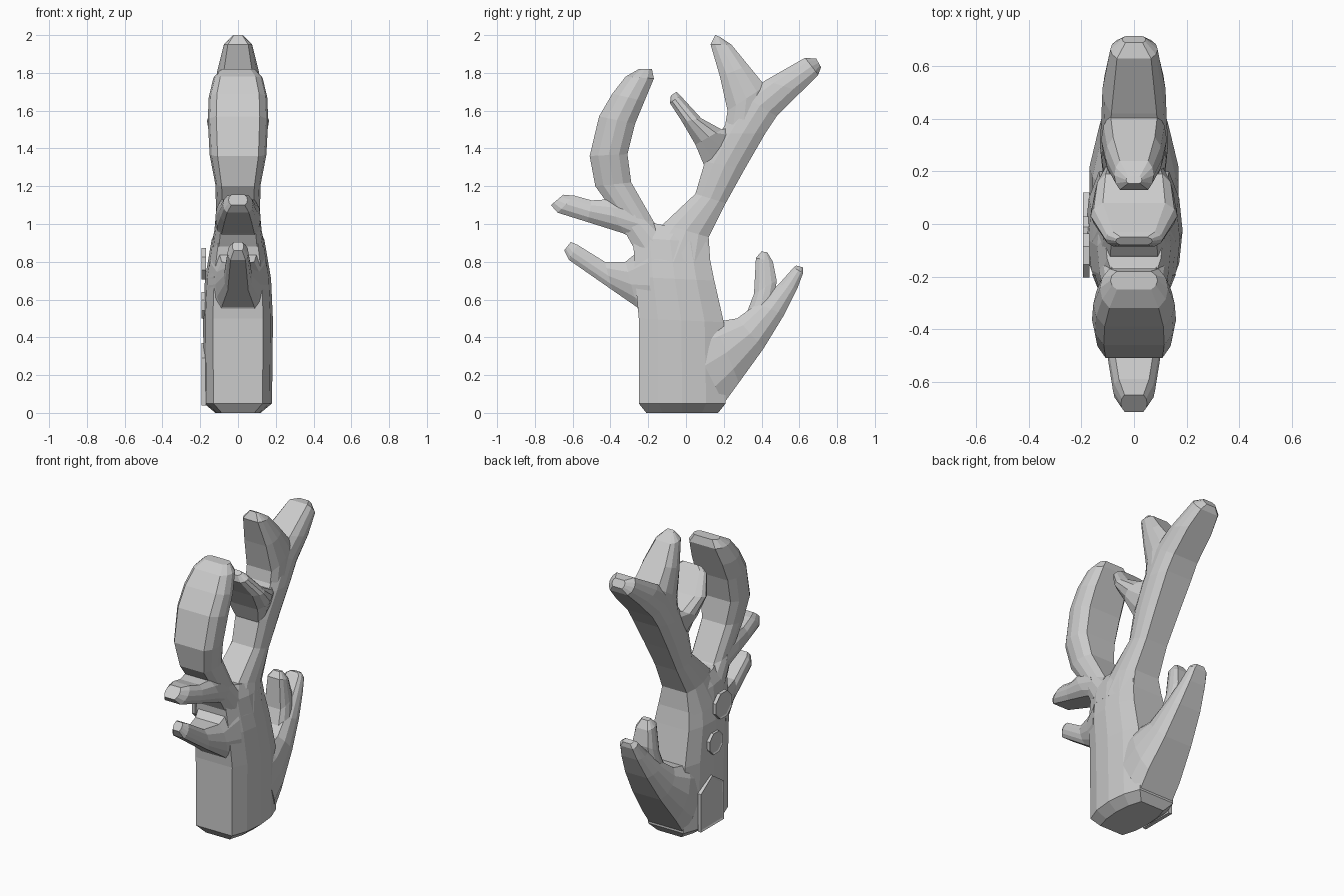
import bpy
import bmesh
from math import cos, sin, pi

cube = bpy.data.objects.get("Cube")
if cube:
    bpy.data.objects.remove(cube, do_unlink=True)


def make_material(name, colour):
    mat = bpy.data.materials.new(name)
    mat.use_nodes = True
    mat.diffuse_color = colour
    mat.node_tree.nodes["Principled BSDF"].inputs["Base Color"].default_value = colour
    return mat


stone = make_material("pale_grey", (0.6, 0.6, 0.6, 1))

# Ten-sided cross-section: (sideways factor, through-thickness factor)
half_section = [(.72, 1), (.93, .55), (1, 0), (.93, -.55), (.72, -1)]
section = half_section + [(-s, t) for s, t in reversed(half_section)]


def finish(bm, name):
    bmesh.ops.recalc_face_normals(bm, faces=bm.faces[:])
    mesh = bpy.data.meshes.new(name)
    bm.to_mesh(mesh)
    bm.free()
    mesh.materials.append(stone)
    obj = bpy.data.objects.new(name, mesh)
    bpy.context.collection.objects.link(obj)
    return obj


def limb(name, stations):
    """Loft a tube; each station is (y, z) of one edge, (y, z) of the other, half width."""
    bm = bmesh.new()
    rings = []
    for y_a, z_a, y_b, z_b, width in stations:
        mid_y, mid_z = (y_a + y_b) / 2, (z_a + z_b) / 2
        half_y, half_z = (y_a - y_b) / 2, (z_a - z_b) / 2
        rings.append([bm.verts.new((s * width, mid_y + t * half_y, mid_z + t * half_z))
                      for s, t in section])
    for low, high in zip(rings, rings[1:]):
        for i in range(len(section)):
            j = (i + 1) % len(section)
            bm.faces.new((low[i], low[j], high[j], high[i]))
    bm.faces.new(rings[0])
    bm.faces.new(rings[-1])
    return finish(bm, name)


def plaque(name, outline, rim):
    """Raised plate on the right side of the trunk with a recessed panel."""
    bm = bmesh.new()
    face = bm.faces.new([bm.verts.new((-.17, y, z)) for y, z in outline])
    grown = bmesh.ops.extrude_face_region(bm, geom=[face])["geom"]
    bmesh.ops.translate(bm, vec=(-.024, 0, 0),
                        verts=[g for g in grown if isinstance(g, bmesh.types.BMVert)])
    front = [g for g in grown if isinstance(g, bmesh.types.BMFace)]
    bmesh.ops.recalc_face_normals(bm, faces=bm.faces[:])
    bmesh.ops.inset_region(bm, faces=front, thickness=rim)
    bmesh.ops.translate(bm, vec=(.005, 0, 0), verts=front[0].verts[:])
    return finish(bm, name)


# Trunk
limb("trunk", [
    (-.21, 0, .17, 0, .12),
    (-.25, .05, .21, .05, .18),
    (-.25, .5, .2, .48, .185),
    (-.27, .72, .15, .7, .175),
    (-.28, .93, .11, .9, .14),
    (-.2, 1.01, .1, .95, .11)])

# Front branches
limb("lower_front_twig", [
    (-.18, .45, -.2, .9, .16),
    (-.26, .56, -.32, .8, .12),
    (-.39, .65, -.43, .8, .075),
    (-.62, .81, -.575, .89, .055),
    (-.645, .86, -.61, .905, .03)])
limb("upper_front_twig", [
    (-.2, .88, -.3, 1.12, .12),
    (-.33, .95, -.42, 1.13, .12),
    (-.52, 1.01, -.5, 1.125, .1),
    (-.68, 1.06, -.59, 1.15, .08),
    (-.715, 1.1, -.65, 1.155, .05)])
limb("front_branch", [
    (-.28, .88, 0, .86, .14),
    (-.38, 1.06, -.17, 1.01, .115),
    (-.48, 1.2, -.29, 1.22, .12),
    (-.51, 1.36, -.31, 1.37, .15),
    (-.46, 1.57, -.27, 1.53, .16),
    (-.39, 1.69, -.22, 1.65, .155),
    (-.32, 1.78, -.17, 1.77, .13),
    (-.25, 1.82, -.18, 1.82, .09)])

# Rear main branch and its forks
limb("rear_branch", [
    (-.26, .82, .13, .78, .16),
    (-.12, 1, .12, .93, .125),
    (.05, 1.16, .21, 1.11, .11),
    (.1, 1.33, .31, 1.29, .12),
    (.18, 1.48, .42, 1.48, .13),
    (.3, 1.68, .48, 1.57, .125),
    (.42, 1.76, .61, 1.7, .12),
    (.63, 1.88, .7, 1.79, .09),
    (.69, 1.875, .715, 1.83, .045)])
limb("upright_fork", [
    (.19, 1.42, .4, 1.46, .12),
    (.22, 1.6, .42, 1.73, .125),
    (.18, 1.78, .33, 1.84, .11),
    (.13, 1.95, .24, 1.95, .075),
    (.155, 2, .18, 1.99, .03)])
limb("paddle_fork", [
    (.1, 1.3, .27, 1.52, .11),
    (.05, 1.42, .19, 1.5, .15),
    (-.02, 1.54, .08, 1.56, .165),
    (-.085, 1.64, -.03, 1.68, .11),
    (-.08, 1.68, -.05, 1.7, .07)])

# Low rear branch and its twig
limb("low_rear_branch", [
    (0, .45, .2, .05, .17),
    (.15, .48, .28, .16, .17),
    (.27, .5, .41, .34, .14),
    (.38, .58, .52, .52, .11),
    (.49, .68, .59, .66, .08),
    (.57, .77, .62, .74, .06),
    (.585, .78, .62, .77, .035)])
limb("low_rear_twig", [
    (.31, .5, .46, .54, .1),
    (.36, .63, .48, .7, .08),
    (.37, .82, .46, .8, .06),
    (.4, .855, .43, .85, .03)])

# Door and two octagonal windows
plaque("door", [(-.12, .04), (.12, .04), (.12, .29), (0, .37), (-.12, .29)], .015)
for name, y, z, radius in (("lower_window", -.04, .57, .075), ("upper_window", -.12, .79, .09)):
    corners = [pi / 8 + k * pi / 4 for k in range(8)]
    plaque(name, [(y + radius * cos(a), z + radius * sin(a)) for a in corners], .012)
